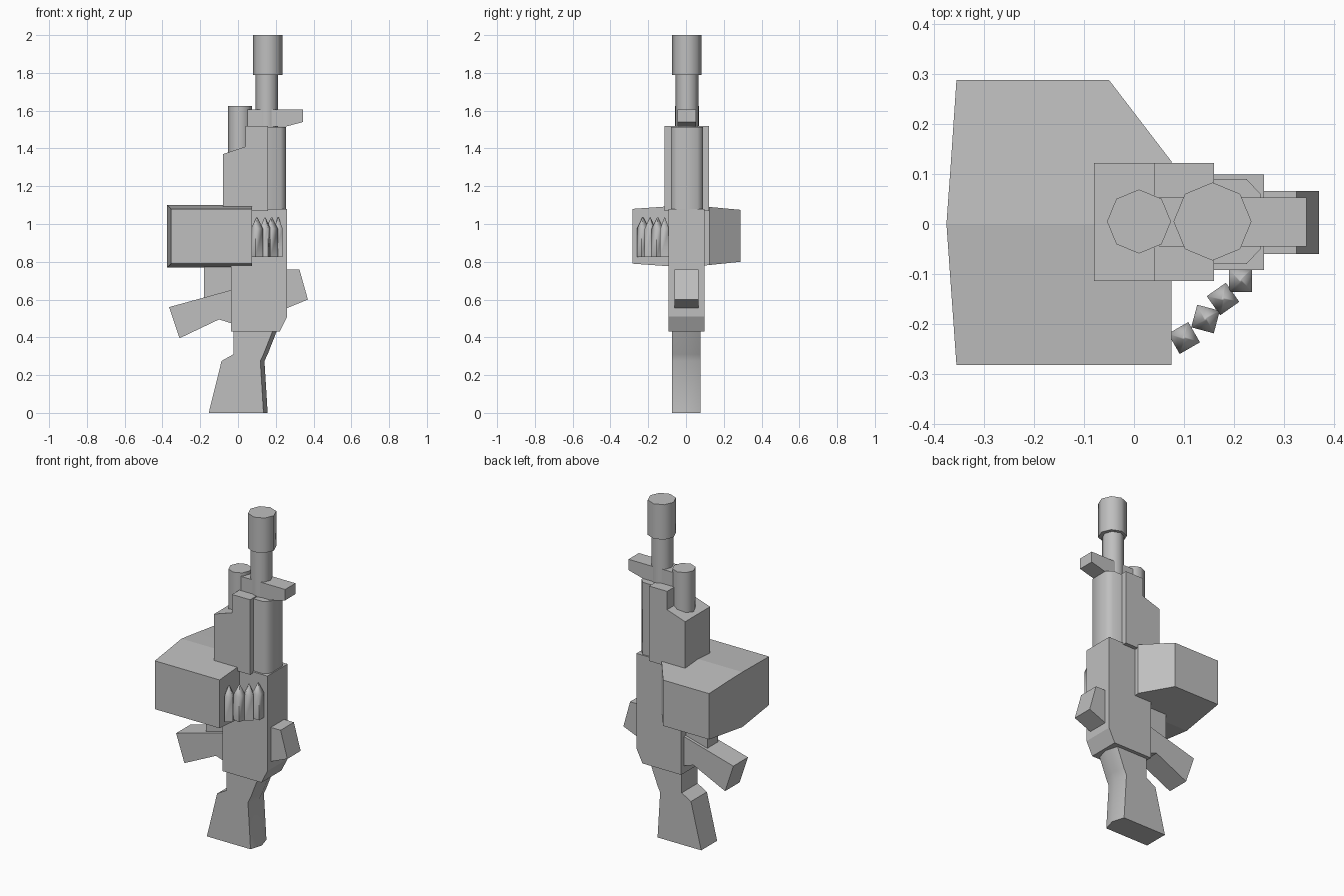
import bpy, bmesh, math
from mathutils import Matrix

if "Cube" in bpy.data.objects:
    bpy.data.objects.remove(bpy.data.objects["Cube"])

GREY = (0.52, 0.52, 0.52, 1)
metal = bpy.data.materials.new("plain_grey")
metal.use_nodes = True
metal.diffuse_color = GREY
metal.node_tree.nodes["Principled BSDF"].inputs["Base Color"].default_value = GREY


def finish(name, bm, smooth_angle=None):
    """Turn a bmesh into a named object, smooth below the given angle."""
    bmesh.ops.recalc_face_normals(bm, faces=bm.faces)
    if smooth_angle:
        for f in bm.faces:
            f.smooth = True
        for e in bm.edges:
            e.smooth = e.calc_face_angle(0) < math.radians(smooth_angle)
    mesh = bpy.data.meshes.new(name)
    bm.to_mesh(mesh)
    bm.free()
    mesh.materials.append(metal)
    obj = bpy.data.objects.new(name, mesh)
    bpy.context.collection.objects.link(obj)
    return obj


def loft(name, rings, smooth_angle=None):
    """Skin a list of equal-length point rings and cap both ends."""
    bm = bmesh.new()
    rows = [[bm.verts.new(p) for p in ring] for ring in rings]
    n = len(rows[0])
    for a, b in zip(rows, rows[1:]):
        for i in range(n):
            j = (i + 1) % n
            bm.faces.new((a[i], a[j], b[j], b[i]))
    bm.faces.new(rows[0])
    bm.faces.new(rows[-1])
    return finish(name, bm, smooth_angle)


def side_profile(name, points, y0, y1):
    """Extrude an x-z outline across the width."""
    return loft(name, [[(x, y, z) for x, z in points] for y in (y0, y1)])


def tube(name, x, radius, z0, z1):
    bm = bmesh.new()
    bmesh.ops.create_cone(bm, cap_ends=True, segments=8, radius1=radius, radius2=radius,
                          depth=z1 - z0, matrix=Matrix.Translation((x, 0.005, (z0 + z1) / 2)))
    return finish(name, bm, 50)


# Barrel group
tube("muzzle", 0.157, 0.078, 1.79, 2.0)
tube("barrel", 0.152, 0.06, 1.45, 1.85)
tube("gas_tube", 0.01, 0.064, 1.3, 1.625)
side_profile("front_sight", [(0.05, 1.605), (0.345, 1.605), (0.345, 1.54),
                             (0.25, 1.515), (0.05, 1.515)], -0.045, 0.053)

# Handguard and the chamfered cover beside it
side_profile("handguard", [(-0.08, 1.07), (-0.08, 1.37), (0.04, 1.41), (0.04, 1.52),
                           (0.16, 1.52), (0.16, 1.07)], -0.114, 0.122)
cover = [(0.1, -0.08), (0.225, -0.08), (0.253, -0.05), (0.253, 0.06), (0.225, 0.09), (0.1, 0.09)]
loft("barrel_cover", [[(x, y, z) for x, y in cover] for z in (1.07, 1.513)], 50)

# Receiver and the block on its side
side_profile("receiver", [(-0.037, 0.43), (0.22, 0.43), (0.26, 0.51), (0.26, 1.08),
                          (-0.037, 1.08)], -0.092, 0.099)
side_profile("rear_sight", [(0.2, 0.76), (0.325, 0.76), (0.37, 0.6), (0.26, 0.555),
                            (0.2, 0.555)], -0.06, 0.066)

# Grip and trigger guard
side_profile("grip", [(-0.365, 0.56), (-0.03, 0.652), (-0.03, 0.472), (-0.10, 0.495),
                      (-0.31, 0.395)], -0.066, 0.072)
side_profile("trigger_guard", [(-0.18, 0.85), (-0.03, 0.85), (-0.03, 0.56), (-0.18, 0.56)],
             -0.045, 0.055)

# Stock: flat sides with a gently rounded outer edge
stock = [(0, -0.155, 0.157), (0.275, -0.087, 0.14), (0.31, -0.025, 0.157), (0.45, -0.025, 0.212)]
loft("stock", [[(left, -0.074, z), (right - 0.022, -0.074, z), (right, 0.002, z),
                (right - 0.022, 0.077, z), (left, 0.077, z)]
               for z, left, right in stock], 40)

# Ammunition box, bulging slightly in the middle
rows = [(-0.282, -0.355, 0.075, 0.79, 1.08), (0, -0.375, 0.075, 0.77, 1.1),
        (0.125, -0.366, 0.075, 0.783, 1.09), (0.288, -0.355, -0.05, 0.8, 1.075)]
loft("ammunition_box", [[(x0, y, z0), (x1, y, z0), (x1, y, z1), (x0, y, z1)]
                        for y, x0, x1, z0, z1 in rows])

# Belt of pointed rounds curving from the box to the receiver
belt = [(0.1, -0.228, 30), (0.143, -0.19, -15), (0.178, -0.15, 35), (0.213, -0.113, 0)]
for i, (x, y, turn) in enumerate(belt):
    rings = []
    for z, r in ((0.825, 0.033), (0.975, 0.033), (1.035, 0.003)):
        angles = [math.radians(turn + 45 + 90 * k) for k in range(4)]
        rings.append([(x + r * math.cos(a), y + r * math.sin(a), z) for a in angles])
    loft(f"belt_round_{i + 1}", rings, 95 if i < 0 else 89)
